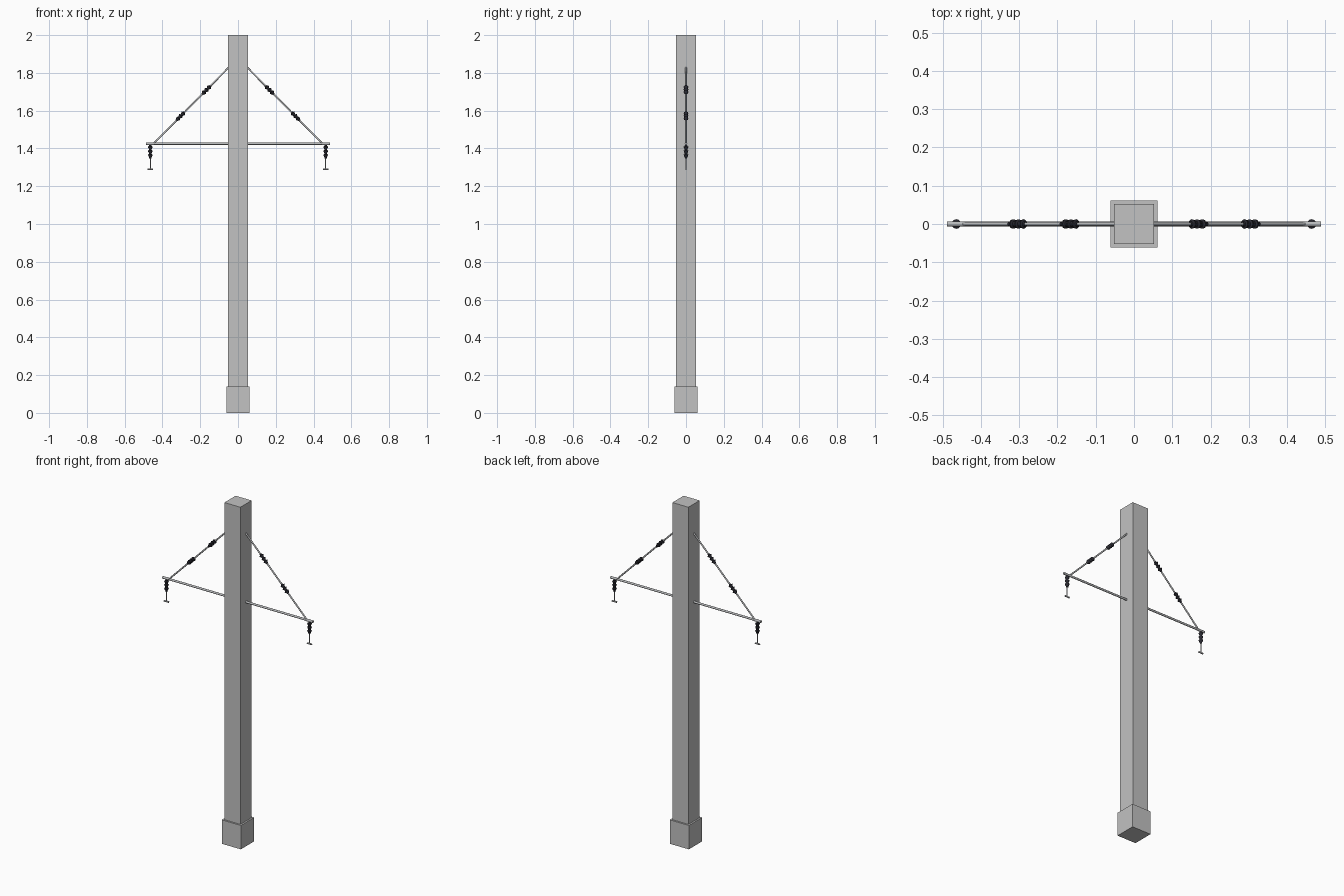
import bpy, bmesh, math
from mathutils import Vector

cube = bpy.data.objects.get("Cube")
if cube:
    bpy.data.objects.remove(cube, do_unlink=True)


def material(name, rgb):
    m = bpy.data.materials.new(name)
    m.use_nodes = True
    m.diffuse_color = (*rgb, 1)
    m.node_tree.nodes["Principled BSDF"].inputs["Base Color"].default_value = (*rgb, 1)
    return m


concrete = material("concrete grey", (0.54, 0.54, 0.54))
steel = material("galvanised steel", (0.5, 0.51, 0.52))
ceramic = material("dark ceramic", (0.022, 0.022, 0.03))


def finish(bm, name, mat, smooth=False):
    bmesh.ops.recalc_face_normals(bm, faces=bm.faces)
    mesh = bpy.data.meshes.new(name)
    bm.to_mesh(mesh)
    bm.free()
    mesh.materials.append(mat)
    ob = bpy.data.objects.new(name, mesh)
    bpy.context.collection.objects.link(ob)
    if smooth:
        bpy.ops.object.select_all(action="DESELECT")
        ob.select_set(True)
        bpy.context.view_layer.objects.active = ob
        bpy.ops.object.shade_smooth_by_angle(angle=math.radians(40))
    return ob


def box(name, half, z0, z1, mat):
    bm = bmesh.new()
    bmesh.ops.create_cube(bm, size=1)
    for v in bm.verts:
        v.co = (v.co.x * 2 * half, v.co.y * 2 * half, z0 if v.co.z < 0 else z1)
    finish(bm, name, mat)


def turned(name, start, end, profile, mat, sides=12):
    """Lathe (fraction along axis, radius) pairs between two points."""
    a, b = Vector(start), Vector(end)
    turn = (b - a).to_track_quat("Z", "Y")
    bm = bmesh.new()
    rings = []
    for t, r in profile:
        angles = [2 * math.pi * i / sides for i in range(sides)]
        rings.append([bm.verts.new(a.lerp(b, t) + turn @ Vector((r * math.cos(u), r * math.sin(u), 0)))
                      for u in angles])
    for low, high in zip(rings, rings[1:]):
        for i in range(sides):
            j = (i + 1) % sides
            bm.faces.new((low[i], low[j], high[j], high[i]))
    bm.faces.new(rings[0][::-1])
    bm.faces.new(rings[-1])
    finish(bm, name, mat, True)


def rod(name, start, end, radius, mat=steel):
    turned(name, start, end, [(0, radius), (1, radius)], mat)


def insulator(name, start, end):
    # Three flared sheds on a slim core
    profile = [(0, 0.006)]
    for k in range(3):
        base = 0.08 + k * 0.3
        profile += [(base, 0.007), (base + 0.04, 0.0125), (base + 0.12, 0.0115), (base + 0.22, 0.007)]
    turned(name, start, end, profile + [(1, 0.006)], ceramic)


# Concrete mast and footing
box("footing", 0.062, 0, 0.14, concrete)
box("mast", 0.052, 0.14, 2, concrete)

for side, s in (("left", 1), ("right", -1)):
    # Horizontal arm with end sleeve
    rod(side + "_arm", (s * 0.045, 0, 1.425), (s * 0.47, 0, 1.425), 0.006)
    rod(side + "_arm_sleeve", (s * 0.445, 0, 1.425), (s * 0.488, 0, 1.425), 0.007)

    # Diagonal stay with two insulators
    top, tip = Vector((s * 0.045, 0, 1.833)), Vector((s * 0.448, 0, 1.425))
    rod(side + "_stay", top, tip, 0.0045)
    for label, t in (("upper", 0.305), ("lower", 0.645)):
        insulator(f"{side}_{label}_stay_insulator", top.lerp(tip, t - 0.055), top.lerp(tip, t + 0.055))

    # Hanging insulator, drop rod and wire clamp
    x = s * 0.464
    insulator(side + "_hanging_insulator", (x, 0, 1.418), (x, 0, 1.348))
    rod(side + "_drop_rod", (x, 0, 1.352), (x, 0, 1.29), 0.003)
    rod(side + "_wire_clamp", (x - 0.015, 0, 1.29), (x + 0.015, 0, 1.29), 0.0045)
